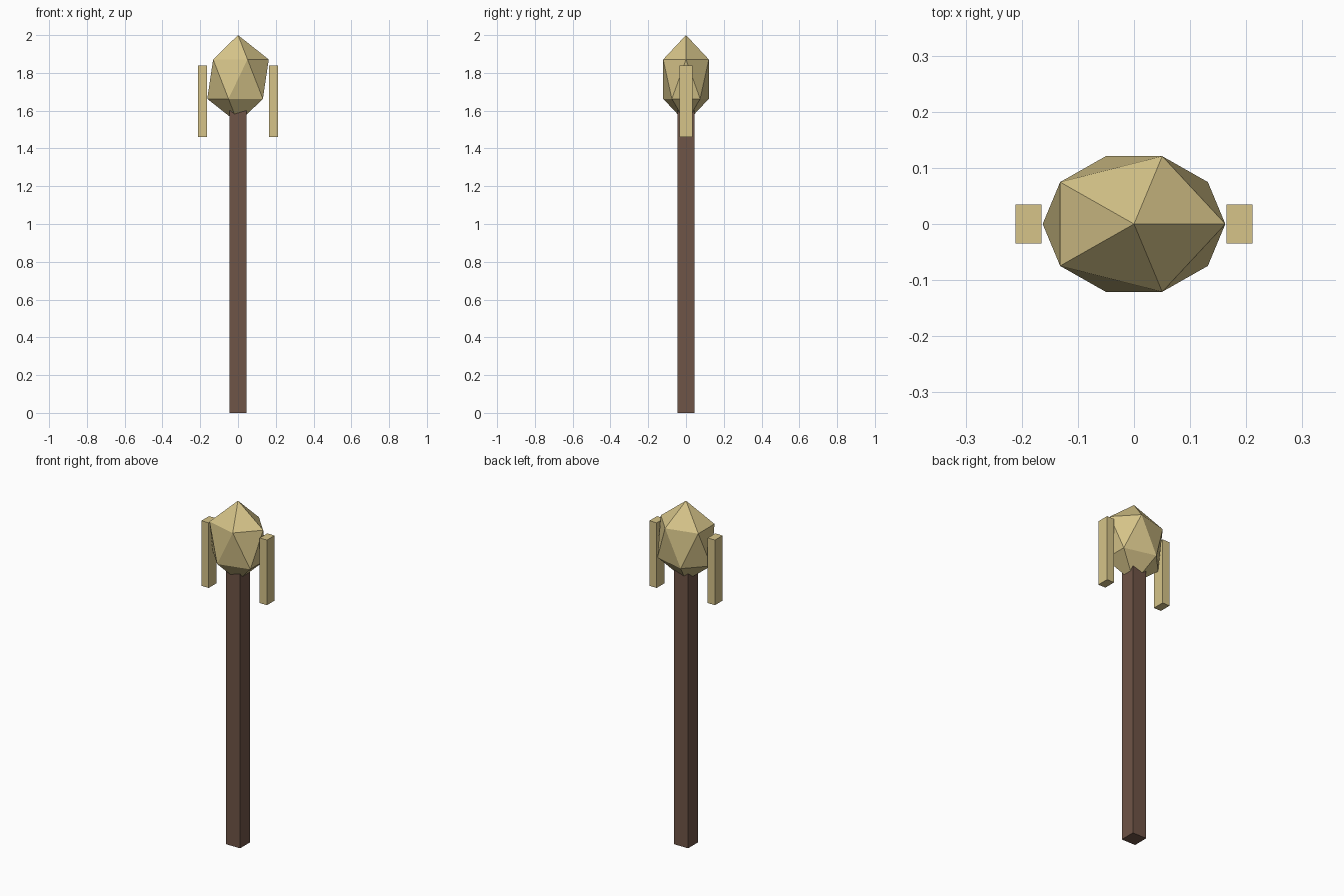
import bpy

cube = bpy.data.objects.get("Cube")
if cube:
    bpy.data.objects.remove(cube, do_unlink=True)


def make_material(name, rgb):
    mat = bpy.data.materials.new(name)
    mat.use_nodes = True
    color = (*rgb, 1.0)
    mat.diffuse_color = color
    mat.node_tree.nodes["Principled BSDF"].inputs["Base Color"].default_value = color
    return mat


def finish(name, scale, mat):
    obj = bpy.context.object
    obj.name = name
    obj.scale = scale
    bpy.ops.object.transform_apply(location=False, rotation=False, scale=True)
    obj.data.materials.append(mat)
    return obj


def box(name, center, size, mat):
    bpy.ops.mesh.primitive_cube_add(size=1, location=center)
    return finish(name, size, mat)


wood = make_material("dark wood", (0.159, 0.089, 0.063))
gold = make_material("pale gold", (0.67, 0.55, 0.25))

# Square shaft, its top buried in the head
box("shaft", (0, 0, 0.81), (0.09, 0.09, 1.62), wood)

# Faceted head
bpy.ops.mesh.primitive_ico_sphere_add(subdivisions=1, radius=1, location=(0, 0, 1.767))
finish("head_gem", (0.182, 0.127 / 0.894, 0.233), gold)

# Floating bars either side of the head
for side, sign in (("left", 1), ("right", -1)):
    box(side + "_bar", (sign * 0.188, 0, 1.65), (0.047, 0.07, 0.38), gold)
